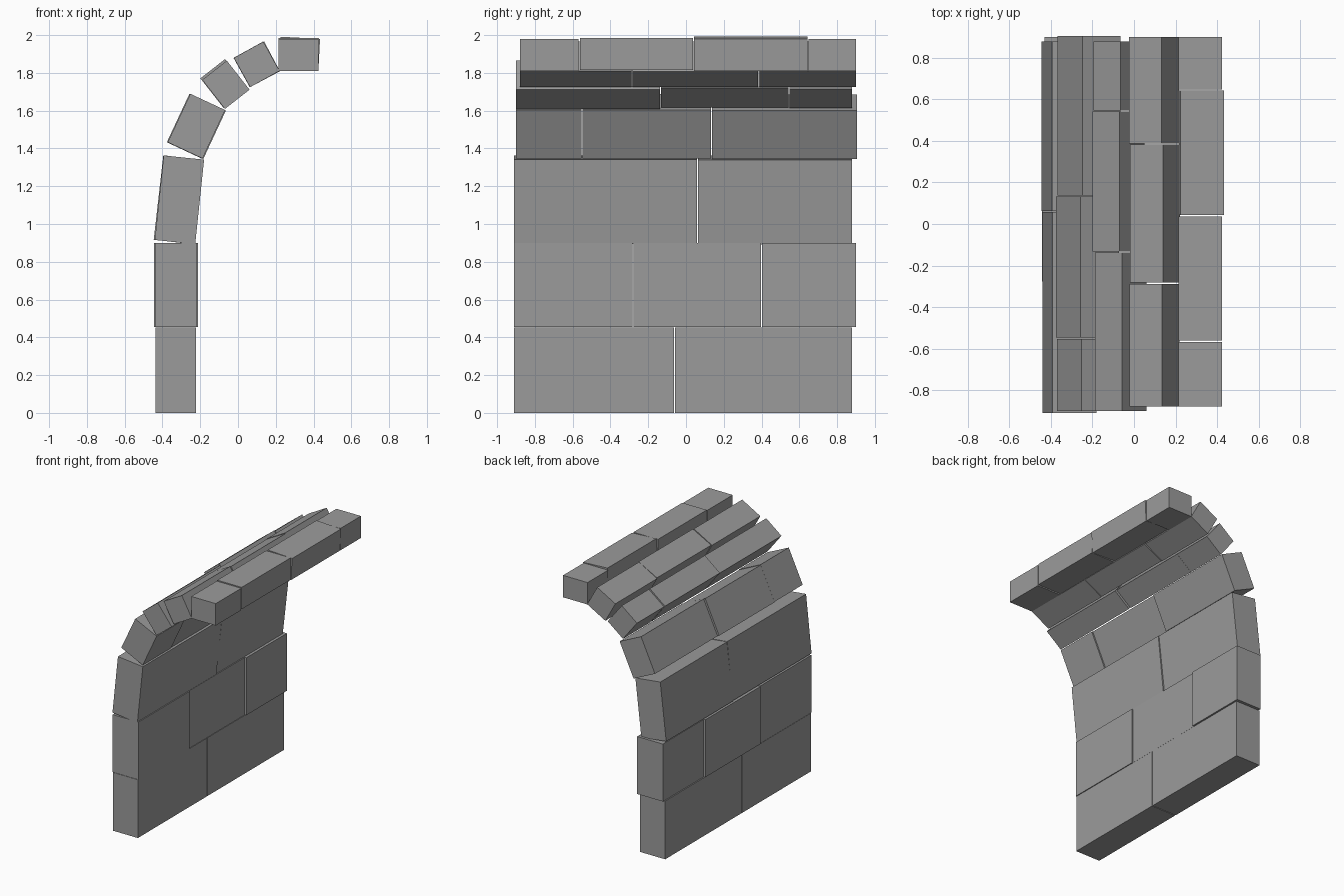
import bpy
from math import radians

cube = bpy.data.objects.get("Cube")
if cube:
    bpy.data.objects.remove(cube)

stone = bpy.data.materials.new("grey stone")
stone.use_nodes = True
stone.diffuse_color = (0.33, 0.33, 0.33, 1)
stone.node_tree.nodes["Principled BSDF"].inputs["Base Color"].default_value = (0.33, 0.33, 0.33, 1)


def block(name, x, z, thick, height, lean, y0, y1):
    """One stone, leaning toward +x by an angle in degrees."""
    bpy.ops.mesh.primitive_cube_add(size=1, location=(x, (y0 + y1) / 2, z))
    ob = bpy.context.object
    ob.name = name
    ob.scale = (thick, y1 - y0, height)
    ob.rotation_euler.y = radians(lean)
    ob.data.materials.append(stone)


# Courses from ground to crown: x, z, thickness, height, lean,
# joint positions along y, and a small (x, z, lean) shift for each stone
courses = {
    "base_course": (-0.33, 0.226, 0.215, 0.452, 0, (-0.91, -0.06, 0.88),
                    ((0, 0, 0), (0, 0, 0))),
    "second_course": (-0.328, 0.677, 0.22, 0.446, 0, (-0.91, -0.28, 0.40, 0.90),
                      ((0, 0, 0), (-0.006, 0, 0), (0.007, 0, 0))),
    "third_course": (-0.312, 1.128, 0.215, 0.45, 6, (-0.91, 0.06, 0.88),
                     ((0.002, 0, 0), (-0.002, 0, 0.5))),
    "lower_arch": (-0.222, 1.518, 0.203, 0.283, 25, (-0.90, -0.55, 0.135, 0.905),
                   ((0.002, 0, 0), (-0.003, 0, 0), (0.006, -0.003, 0))),
    "middle_arch": (-0.07, 1.741, 0.195, 0.165, 52, (-0.90, -0.135, 0.545, 0.88),
                    ((0.006, -0.004, 0), (-0.004, 0.004, 0), (0, 0, 0))),
    "upper_arch": (0.099, 1.845, 0.177, 0.178, 61, (-0.88, -0.285, 0.385, 0.90),
                   ((0, 0, 0), (0.003, 0, 1), (-0.002, 0, 0))),
    "crown": (0.32, 1.895, 0.21, 0.17, 0, (-0.88, -0.565, 0.04, 0.645, 0.90),
              ((0, 0, 0), (0, 0.005, 0), (0.005, 0.006, 3), (0, 0, 0))),
}

gap = 0.003
for name, (x, z, thick, height, lean, joints, shifts) in courses.items():
    last = len(joints) - 2
    for i, (dx, dz, dlean) in enumerate(shifts):
        y0 = joints[i] + (gap if i > 0 else 0)
        y1 = joints[i + 1] - (gap if i < last else 0)
        block(f"{name}_stone_{i + 1}", x + dx, z + dz, thick, height, lean + dlean, y0, y1)
